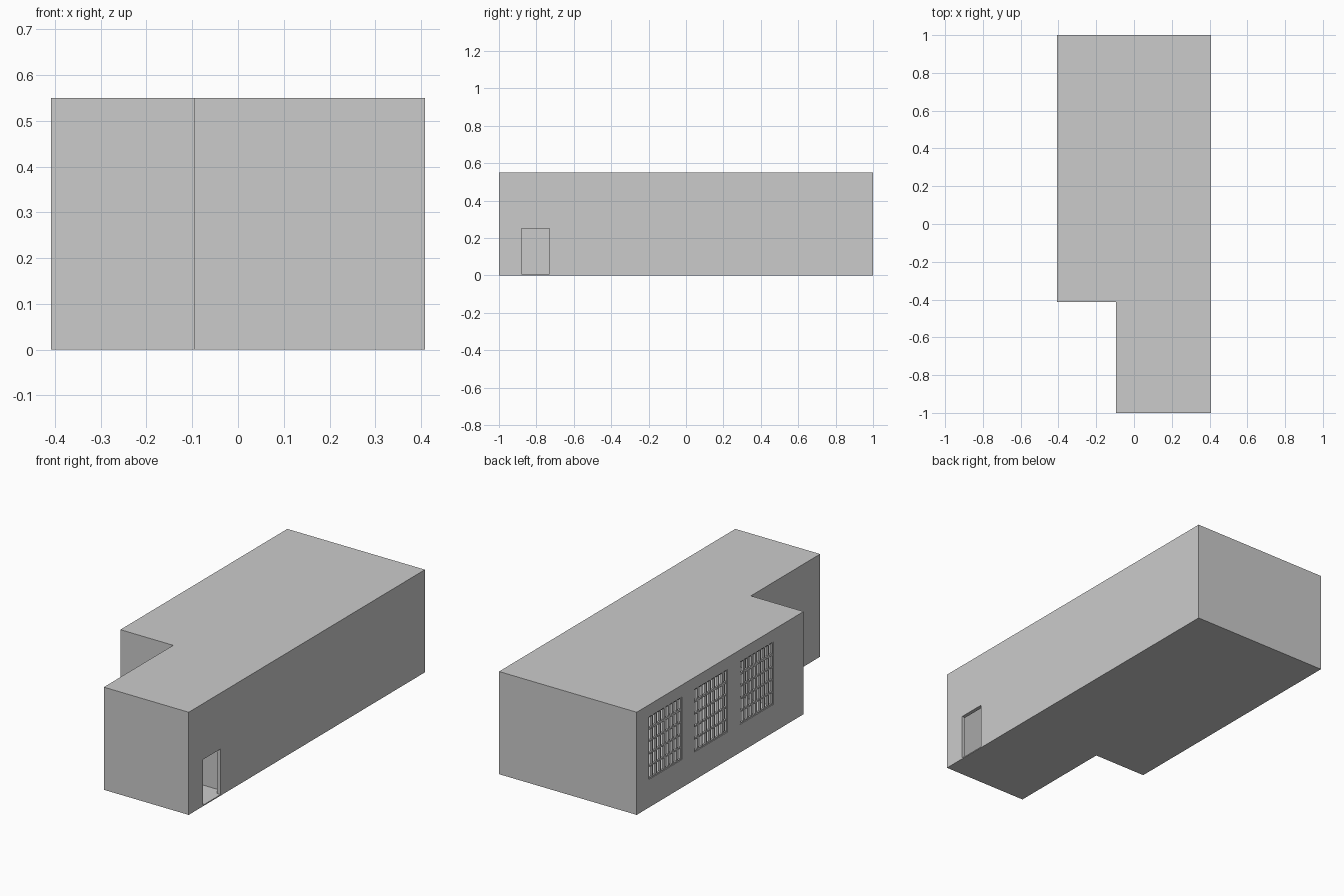
import bpy, bmesh

if "Cube" in bpy.data.objects:
    bpy.data.objects.remove(bpy.data.objects["Cube"])

H, T, FLOOR = 0.55, 0.02, 0.006
X0, X1, XS = -0.408, 0.408, -0.095   # left, right, step in plan
Y0, Y1, YS = -1.0, 1.0, -0.413       # front, back, step in plan


def finish(name, bm):
    bmesh.ops.recalc_face_normals(bm, faces=bm.faces)
    mesh = bpy.data.meshes.new(name)
    bm.to_mesh(mesh)
    bm.free()
    ob = bpy.data.objects.new(name, mesh)
    bpy.context.collection.objects.link(ob)
    return ob


def add_box(bm, lo, hi):
    verts = bmesh.ops.create_cube(bm, size=1)["verts"]
    for v in verts:
        v.co = [a + (b - a) * (c + 0.5) for a, b, c in zip(lo, hi, v.co)]


def boxes(name, items):
    bm = bmesh.new()
    for lo, hi in items:
        add_box(bm, lo, hi)
    return finish(name, bm)


def l_prism(name, inset, z0, z1):
    xa, xb, xs = X0 + inset, X1 - inset, XS + inset
    ya, yb, ys = Y0 + inset, Y1 - inset, YS + inset
    outline = [(xs, ya), (xb, ya), (xb, yb), (xa, yb), (xa, ys), (xs, ys)]
    bm = bmesh.new()
    face = bm.faces.new([bm.verts.new((x, y, z0)) for x, y in outline])
    ext = bmesh.ops.extrude_face_region(bm, geom=[face])["geom"]
    bmesh.ops.translate(bm, vec=(0, 0, z1 - z0),
                        verts=[g for g in ext if isinstance(g, bmesh.types.BMVert)])
    return finish(name, bm)


def cut(ob, cutter):
    cutter.hide_render = True
    mod = ob.modifiers.new("cut", "BOOLEAN")
    mod.operation, mod.solver, mod.object = "DIFFERENCE", "EXACT", cutter
    bpy.context.view_layer.objects.active = ob
    bpy.ops.object.modifier_apply(modifier=mod.name)
    bpy.data.objects.remove(cutter)


# Hollow L-shaped shell
shell = l_prism("building_shell", 0, 0, H)
cut(shell, l_prism("room_cutter", T, FLOOR, H - T))

# Entrance door in the right wall
cut(shell, boxes("door_cutter", [((X1 - 2 * T, -0.88, FLOOR), (X1 + T, -0.73, 0.25))]))

# Three tall windows in the left wall
WIN_W, WZ0, WZ1 = 0.28, 0.15, 0.485
centres = [0.758 - 0.387 * i for i in range(3)]
cut(shell, boxes("window_cutter", [
    ((X0 - T, c - WIN_W / 2, WZ0), (X0 + 2 * T, c + WIN_W / 2, WZ1)) for c in centres]))

# Window grilles: frame, muntins, thicker centre mullion and transom
COLS, ROWS = 8, 5
xa, xb = X0 + 0.003, X0 + 0.015
for n, c in enumerate(centres):
    bars = []
    ya, yb = c - WIN_W / 2, c + WIN_W / 2
    for i in range(COLS + 1):
        y = ya + WIN_W * i / COLS
        w = 0.006 if i in (0, COLS // 2, COLS) else 0.004
        bars.append(((xa, max(ya, y - w), WZ0), (xb, min(yb, y + w), WZ1)))
    for j in range(ROWS + 1):
        z = WZ0 + (WZ1 - WZ0) * j / ROWS
        w = 0.006 if j in (0, ROWS - 1, ROWS) else 0.004
        bars.append(((xa + 0.001, ya, max(WZ0, z - w)), (xb - 0.001, yb, min(WZ1, z + w))))
    boxes(f"window_grille_{n + 1}", bars)

# Inner partition behind the entrance, with a doorway
PY0, PY1, top = -0.69, -0.67, H - T
boxes("entrance_partition", [
    ((XS + T, PY0, FLOOR), (-0.03, PY1, top)),
    ((0.12, PY0, FLOOR), (X1 - T, PY1, top)),
    ((-0.03, PY0, 0.25), (0.12, PY1, top)),
])
